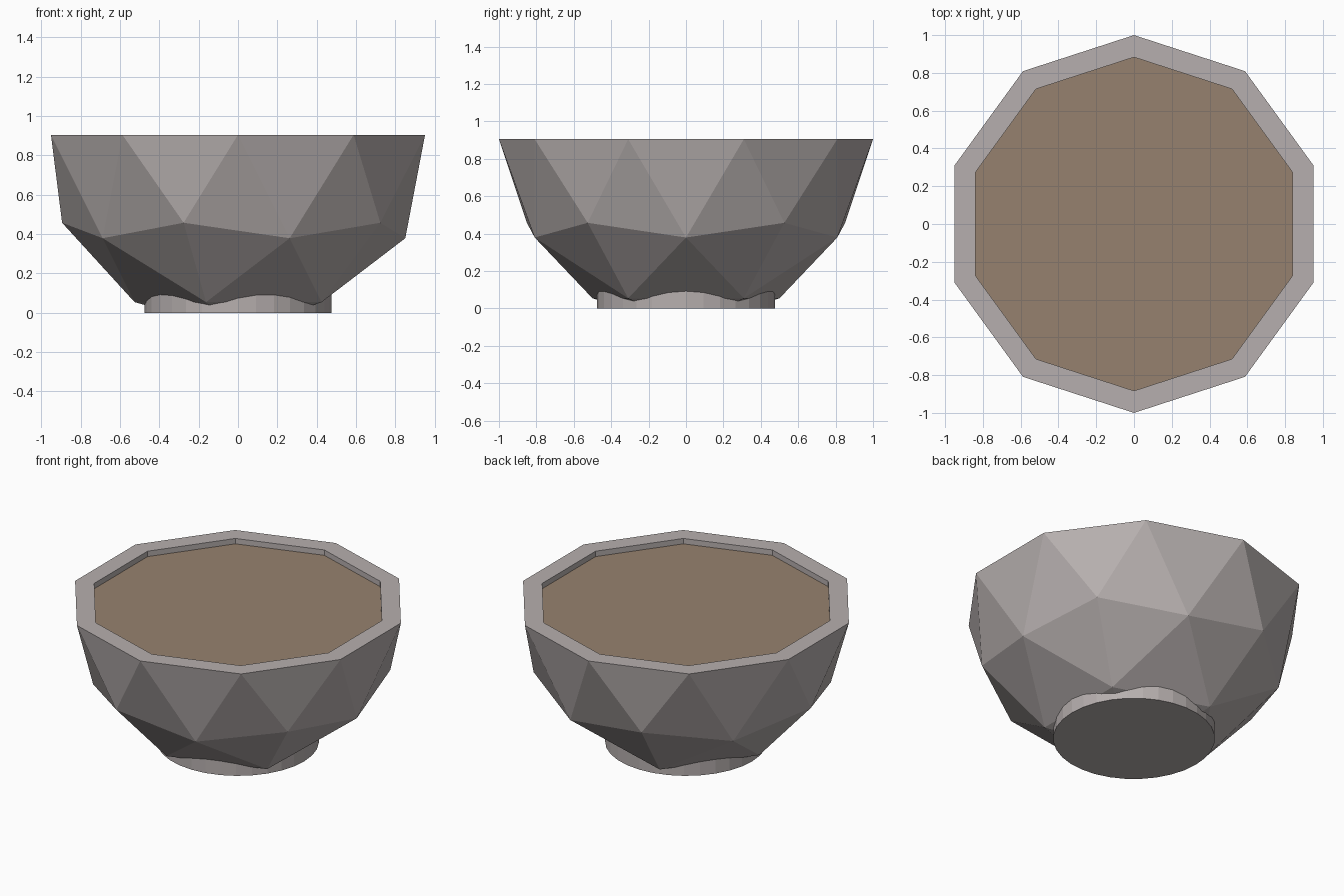
import bpy, bmesh
from mathutils import Matrix

RIM_Z = 0.905       # height of the rim
INNER = 0.883       # inner rim radius
FILL_Z = 0.87       # surface of the contents

if "Cube" in bpy.data.objects:
    bpy.data.objects.remove(bpy.data.objects["Cube"])


def material(name, color):
    mat = bpy.data.materials.new(name)
    mat.use_nodes = True
    mat.diffuse_color = color
    mat.node_tree.nodes["Principled BSDF"].inputs["Base Color"].default_value = color
    return mat


def make_object(name, bm, mat):
    bmesh.ops.recalc_face_normals(bm, faces=bm.faces)
    mesh = bpy.data.meshes.new(name)
    bm.to_mesh(mesh)
    bm.free()
    mesh.materials.append(mat)
    obj = bpy.data.objects.new(name, mesh)
    bpy.context.collection.objects.link(obj)
    return obj


def extrude_ring(bm, edges, scale, drop):
    """Extrude a ring of edges, scale it about the z axis and lower it."""
    out = bmesh.ops.extrude_edge_only(bm, edges=edges)["geom"]
    for v in (g for g in out if isinstance(g, bmesh.types.BMVert)):
        v.co.x *= scale
        v.co.y *= scale
        v.co.z -= drop
    return [g for g in out if isinstance(g, bmesh.types.BMEdge)]


stone = material("grey stone", (0.47, 0.43, 0.425, 1))
brown = material("brown filling", (0.305, 0.222, 0.157, 1))

# Bowl: lower half of a faceted sphere, with a thick rim and inner wall
bm = bmesh.new()
bmesh.ops.create_icosphere(bm, subdivisions=2, radius=1)
bmesh.ops.delete(bm, geom=[v for v in bm.verts if v.co.z > 0.01], context="VERTS")
bmesh.ops.translate(bm, verts=bm.verts, vec=(0, 0, RIM_Z))
rim = [e for e in bm.edges if e.is_boundary]
inner = extrude_ring(bm, rim, INNER, 0)
extrude_ring(bm, inner, 1, 0.06)
# Trim the lowest point, which the foot hides
bmesh.ops.bisect_plane(bm, geom=bm.verts[:] + bm.edges[:] + bm.faces[:],
                       plane_co=(0, 0, 0.01), plane_no=(0, 0, 1), clear_inner=True)
bowl = make_object("bowl", bm, stone)

# Filling: flat ten-sided disc just below the rim
bm = bmesh.new()
ring = sorted((v.co.copy() for v in bowl.data.vertices if abs(v.co.z - RIM_Z) < 0.001
               and v.co.xy.length < 0.95), key=lambda c: c.xy.angle_signed((0, 1)))
bm.faces.new([bm.verts.new((c.x, c.y, FILL_Z)) for c in ring])
make_object("filling", bm, brown)
filling = bpy.data.objects["filling"]
if filling.data.polygons[0].normal.z < 0:
    filling.data.flip_normals()

# Foot: short round base that meets the facets
bm = bmesh.new()
bmesh.ops.create_cone(bm, cap_ends=True, segments=32, radius1=0.475, radius2=0.475,
                      depth=0.1, matrix=Matrix.Translation((0, 0, 0.05)))
make_object("foot", bm, stone)
